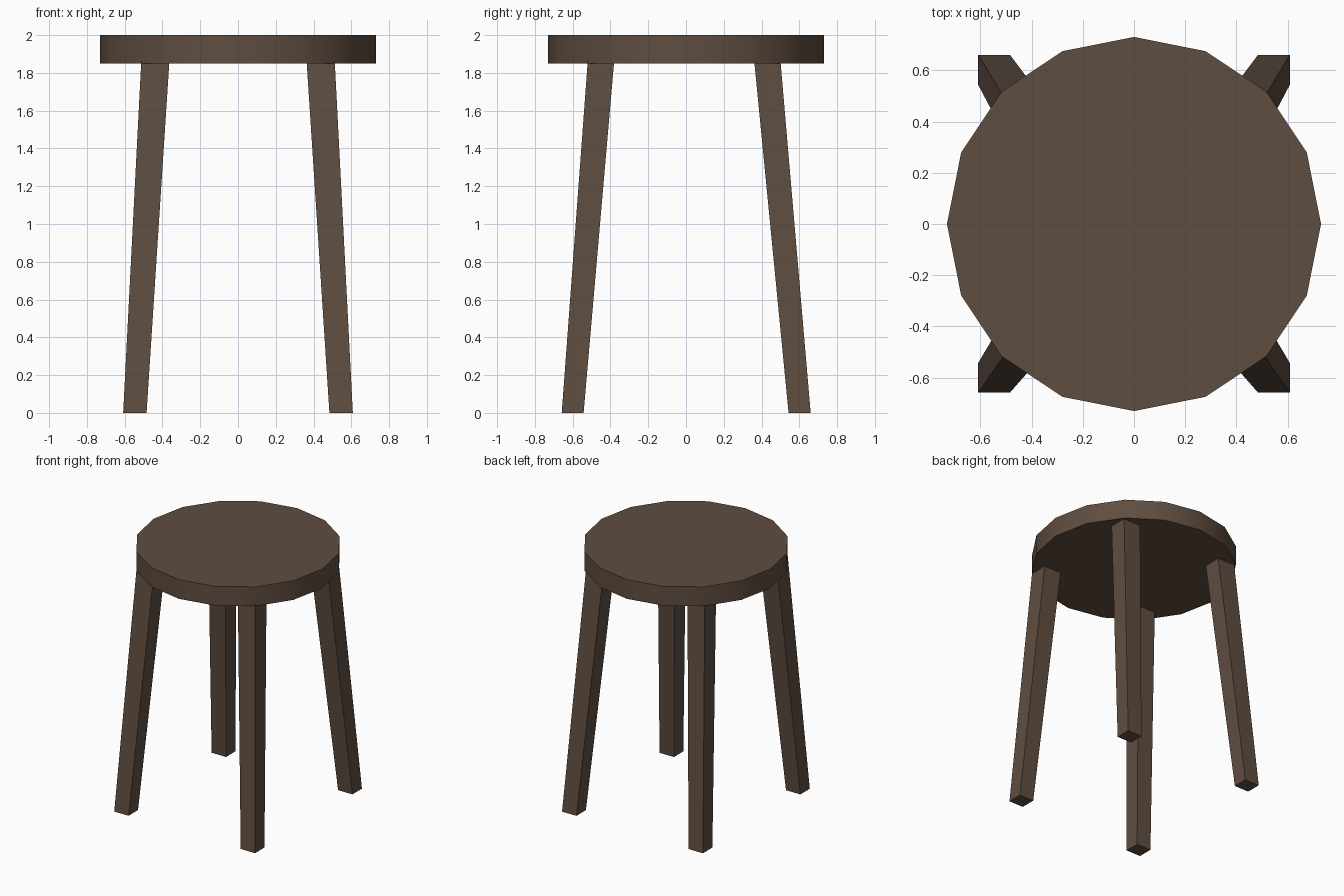
import bpy, math

if "Cube" in bpy.data.objects:
    bpy.data.objects.remove(bpy.data.objects["Cube"])

wood = bpy.data.materials.new("dark_wood")
wood.diffuse_color = (0.115, 0.075, 0.052, 1)
wood.use_nodes = True
wood.node_tree.nodes["Principled BSDF"].inputs["Base Color"].default_value = wood.diffuse_color

# Seat: 16-sided disc with smooth rim
bpy.ops.mesh.primitive_cylinder_add(vertices=16, radius=0.73, depth=0.15,
                                    location=(0, 0, 1.925))
seat = bpy.context.object
seat.name = "seat"
seat.data.materials.append(wood)
bpy.ops.object.shade_smooth_by_angle(angle=math.radians(30))


# Splayed, tapered square leg; x and y are (inner, outer) distances from centre
def leg(name, sx, sy, foot_x, foot_y, top_x, top_y, top_z=1.865):
    verts = []
    for xr, yr, z in ((foot_x, foot_y, 0), (top_x, top_y, top_z)):
        for i, j in ((0, 0), (1, 0), (1, 1), (0, 1)):
            verts.append((sx * xr[i], sy * yr[j], z))
    faces = [(3, 2, 1, 0), (4, 5, 6, 7)]
    faces += [(k, (k + 1) % 4, (k + 1) % 4 + 4, k + 4) for k in range(4)]
    if sx * sy < 0:
        faces = [f[::-1] for f in faces]
    mesh = bpy.data.meshes.new(name)
    mesh.from_pydata(verts, [], faces)
    mesh.materials.append(wood)
    obj = bpy.data.objects.new(name, mesh)
    bpy.context.collection.objects.link(obj)


# Front legs lean slightly less than the back ones
for side, sx in (("left", -1), ("right", 1)):
    leg("front_leg_" + side, sx, -1, (0.484, 0.608), (0.542, 0.658),
        (0.363, 0.512), (0.38, 0.52))
    leg("back_leg_" + side, sx, 1, (0.484, 0.608), (0.543, 0.66),
        (0.363, 0.512), (0.361, 0.50))
